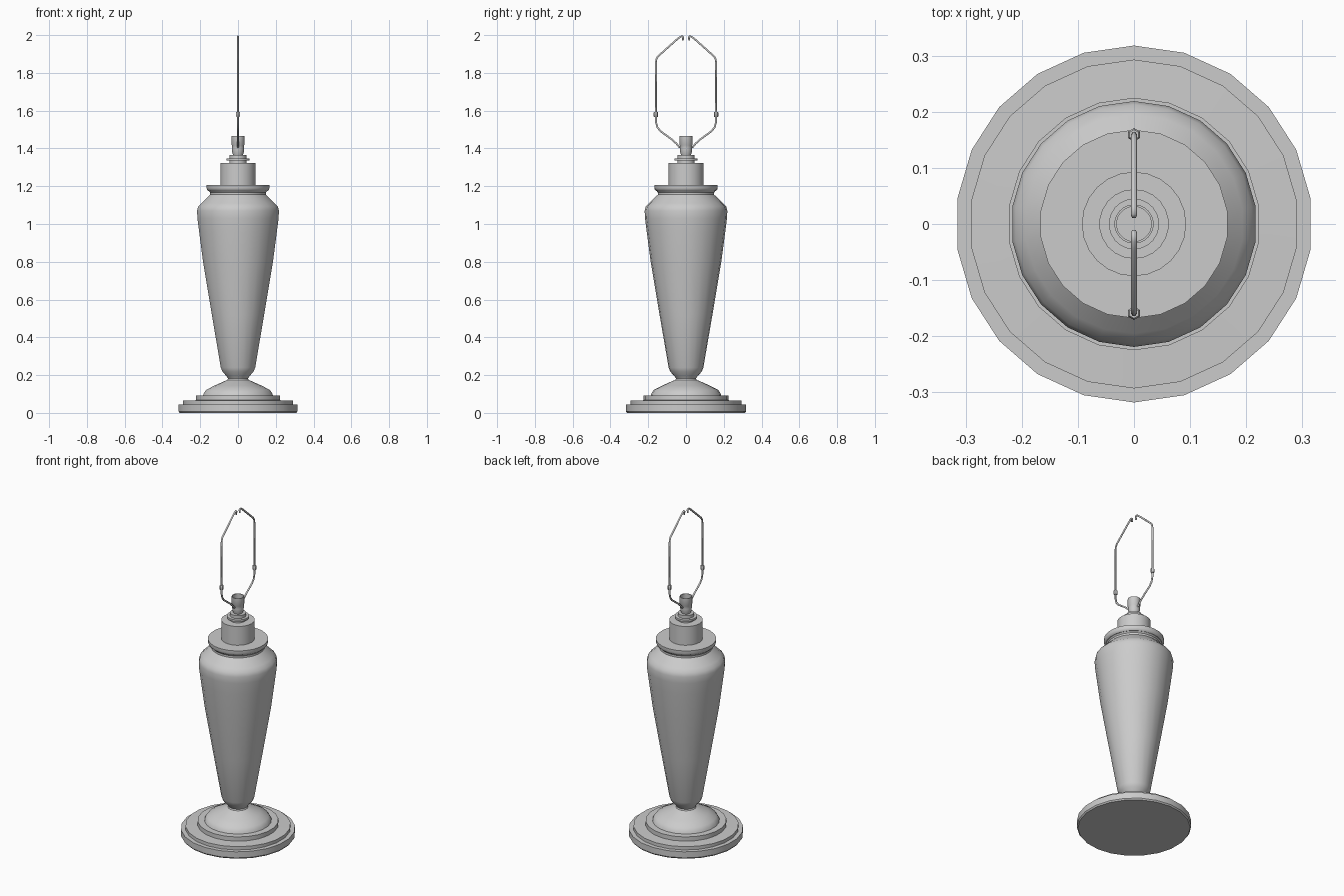
import bpy, bmesh
from math import sin, cos, tau, radians

if "Cube" in bpy.data.objects:
    bpy.data.objects.remove(bpy.data.objects["Cube"])


def finish(name, bm, angle=35):
    bmesh.ops.recalc_face_normals(bm, faces=bm.faces)
    me = bpy.data.meshes.new(name)
    bm.to_mesh(me)
    bm.free()
    ob = bpy.data.objects.new(name, me)
    bpy.context.collection.objects.link(ob)
    bpy.ops.object.select_all(action='DESELECT')
    ob.select_set(True)
    bpy.context.view_layer.objects.active = ob
    bpy.ops.object.shade_smooth_by_angle(angle=radians(angle))
    return ob


def lathe(name, profile, sides=22, centre=(0, 0)):
    """Spin (radius, z) points about a vertical axis and cap both ends."""
    bm = bmesh.new()
    rings = []
    for r, z in profile:
        rings.append([bm.verts.new((centre[0] + r * sin(tau * i / sides),
                                    centre[1] + r * cos(tau * i / sides), z))
                      for i in range(sides)])
    for a, b in zip(rings, rings[1:]):
        for i in range(sides):
            j = (i + 1) % sides
            bm.faces.new((a[i], a[j], b[j], b[i]))
    bm.faces.new(rings[0])
    bm.faces.new(rings[-1])
    return finish(name, bm)


# Stepped round base
lathe("base_pad", [(0.312, 0), (0.318, 0.008), (0.318, 0.028)])
lathe("stepped_base", [(0.318, 0.028), (0.318, 0.045), (0.293, 0.045), (0.293, 0.065),
                       (0.225, 0.067), (0.225, 0.093), (0.187, 0.093)])

# Domed foot, waist, tapering vase and rim in one turned profile
lathe("vase_body", [(0.187, 0.092), (0.182, 0.105), (0.17, 0.122), (0.125, 0.145),
                    (0.08, 0.165), (0.057, 0.175), (0.053, 0.182), (0.062, 0.195),
                    (0.083, 0.218), (0.092, 0.24), (0.14, 0.52), (0.187, 0.8),
                    (0.208, 0.96), (0.217, 1.03), (0.219, 1.07), (0.213, 1.093),
                    (0.195, 1.11), (0.16, 1.145), (0.149, 1.155), (0.149, 1.167),
                    (0.158, 1.177)])
lathe("vase_cap", [(0.158, 1.175), (0.165, 1.181), (0.168, 1.19), (0.168, 1.207)])

# Collar drum and washers
lathe("collar_drum", [(0.093, 1.205), (0.093, 1.322)], 24)
lathe("lower_washer", [(0.045, 1.32), (0.045, 1.337)])
lathe("wide_washer", [(0.062, 1.336), (0.062, 1.348)])
lathe("upper_washer", [(0.045, 1.347), (0.045, 1.366)])

# Bulb socket, hollow from the top
lathe("bulb_socket", [(0.026, 1.365), (0.031, 1.38), (0.033, 1.4), (0.032, 1.415),
                      (0.035, 1.42), (0.035, 1.466), (0.031, 1.466), (0.031, 1.41)])

# Wire harp: two mirrored arms with a coupler on each
path = [(0.02, 1.405), (0.037, 1.408), (0.05, 1.425), (0.074, 1.447), (0.137, 1.493),
        (0.152, 1.513), (0.159, 1.54), (0.159, 1.855), (0.157, 1.873), (0.148, 1.888),
        (0.045, 1.98), (0.03, 1.991), (0.019, 1.994), (0.015, 1.989), (0.017, 1.972)]
for side, label in ((1, "back"), (-1, "front")):
    cu = bpy.data.curves.new("harp_arm_" + label, 'CURVE')
    cu.dimensions = '3D'
    cu.bevel_depth = 0.0055
    cu.bevel_resolution = 1
    cu.use_fill_caps = True
    sp = cu.splines.new('POLY')
    sp.points.add(len(path) - 1)
    for p, (y, z) in zip(sp.points, path):
        p.co = (0, side * y, z, 1)
    arm = bpy.data.objects.new("harp_arm_" + label, cu)
    bpy.context.collection.objects.link(arm)
    lathe("harp_coupler_" + label, [(0.009, 1.566), (0.012, 1.57), (0.012, 1.59),
                                    (0.009, 1.594)], 6, (0, side * 0.159))
